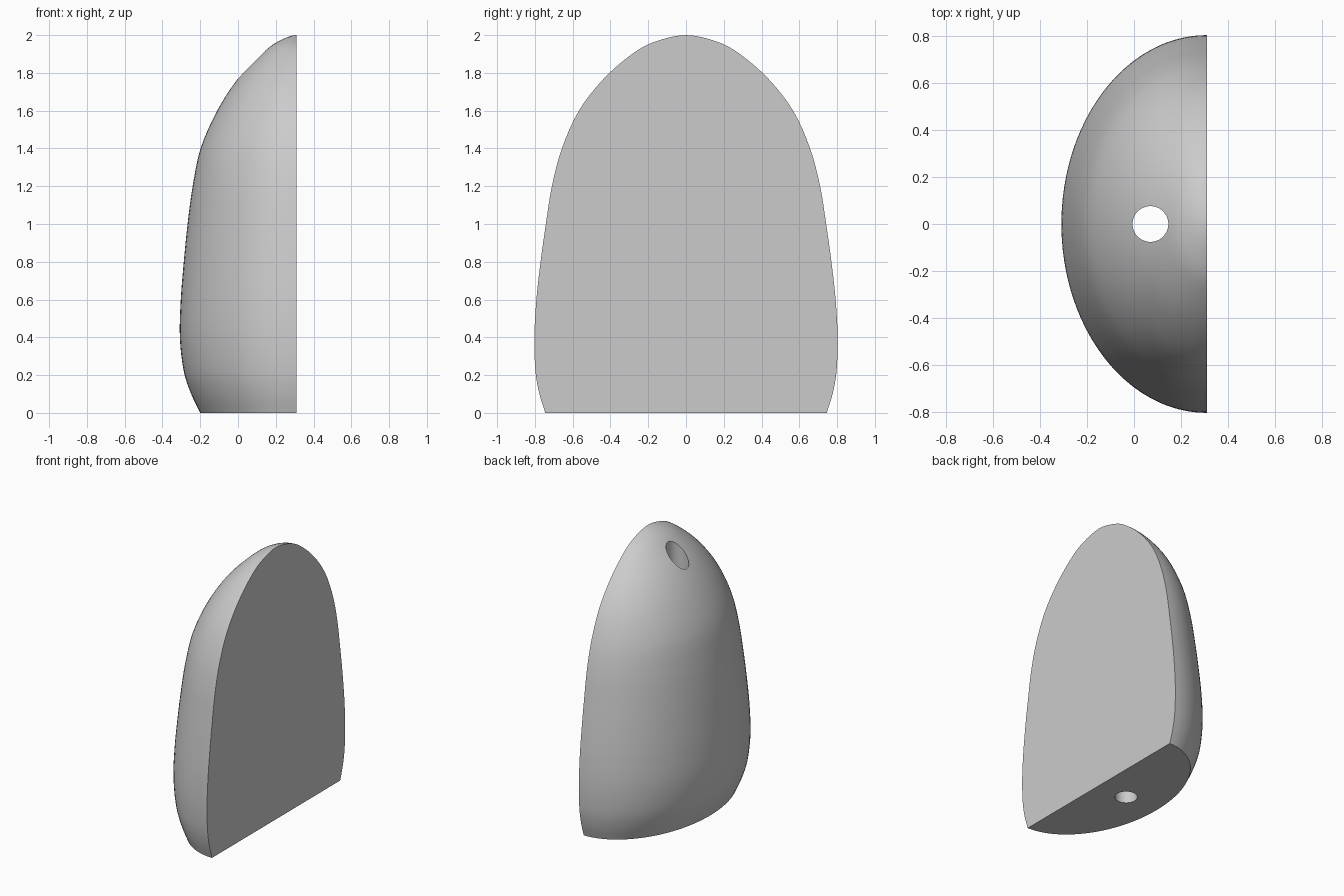
import bpy, bmesh, math
from mathutils import Vector

if "Cube" in bpy.data.objects:
    bpy.data.objects.remove(bpy.data.objects["Cube"], do_unlink=True)

FLAT_X = 0.31      # plane of the flat face
SEGMENTS = 48      # steps around each half ellipse
STEPS = 4          # steps between profile points

# Profile: height, half width along y, depth from the flat face
PROFILE = [Vector(p) for p in (
    (0, .745, .51), (.1, .776, .558), (.22, .797, .597), (.4, .803, .618),
    (.6, .792, .613), (.8, .77, .597), (1, .742, .577), (1.2, .71, .55),
    (1.4, .657, .508), (1.6, .567, .42), (1.77, .435, .31),
    (1.9, .285, .185), (1.965, .165, .1), (2, 0, 0))]


def smooth_profile(points):
    """Catmull-Rom curve through the points."""
    p = [2 * points[0] - points[1], *points, Vector((1.965, -.165, -.1))]
    curve = []
    for a, b, c, d in zip(p, p[1:], p[2:], p[3:]):
        for i in range(STEPS):
            t = i / STEPS
            curve.append(0.5 * (2 * b + (c - a) * t + (2*a - 5*b + 4*c - d) * t**2
                                + (3*b - a - 3*c + d) * t**3))
    return curve


def half_ring(bm, z, width, depth):
    angles = [math.pi * i / SEGMENTS for i in range(SEGMENTS + 1)]
    return [bm.verts.new((FLAT_X - depth * math.sin(a), width * math.cos(a), z))
            for a in angles]


# Half dome body: stacked half ellipses closed by a flat face and base
bm = bmesh.new()
rings = [half_ring(bm, *row) for row in smooth_profile(PROFILE)]
apex = bm.verts.new((FLAT_X, 0, 2))
for low, high in zip(rings, rings[1:]):
    for i in range(SEGMENTS):
        bm.faces.new((low[i], low[i + 1], high[i + 1], high[i]))
for i in range(SEGMENTS):
    bm.faces.new((rings[-1][i], rings[-1][i + 1], apex))
bm.faces.new(rings[0])
bm.faces.new([r[0] for r in rings] + [apex] + [r[-1] for r in reversed(rings)])
bmesh.ops.recalc_face_normals(bm, faces=bm.faces)
mesh = bpy.data.meshes.new("half_dome_body")
bm.to_mesh(mesh)
bm.free()
body = bpy.data.objects.new("half_dome_body", mesh)
bpy.context.collection.objects.link(body)

# Plain grey material
grey = bpy.data.materials.new("plain grey")
grey.use_nodes = True
colour = (0.6, 0.6, 0.6, 1)
grey.diffuse_color = colour
grey.node_tree.nodes["Principled BSDF"].inputs["Base Color"].default_value = colour
mesh.materials.append(grey)

# Vertical cord hole
bpy.ops.mesh.primitive_cylinder_add(vertices=48, radius=0.076, depth=3, location=(0.07, 0, 1))
cutter = bpy.context.object
cutter.name = "cord_hole_cutter"
cutter.data.materials.append(grey)
cutter.hide_render = True
cutter.display_type = 'WIRE'
hole = body.modifiers.new("cord_hole", 'BOOLEAN')
hole.operation = 'DIFFERENCE'
hole.solver = 'EXACT'
hole.object = cutter

# Apply the cut, remove the cutter and shade smooth with crisp rims
bpy.ops.object.select_all(action='DESELECT')
body.select_set(True)
bpy.context.view_layer.objects.active = body
bpy.ops.object.modifier_apply(modifier=hole.name)
bpy.data.objects.remove(cutter, do_unlink=True)
bpy.ops.object.shade_smooth_by_angle(angle=math.radians(30))
